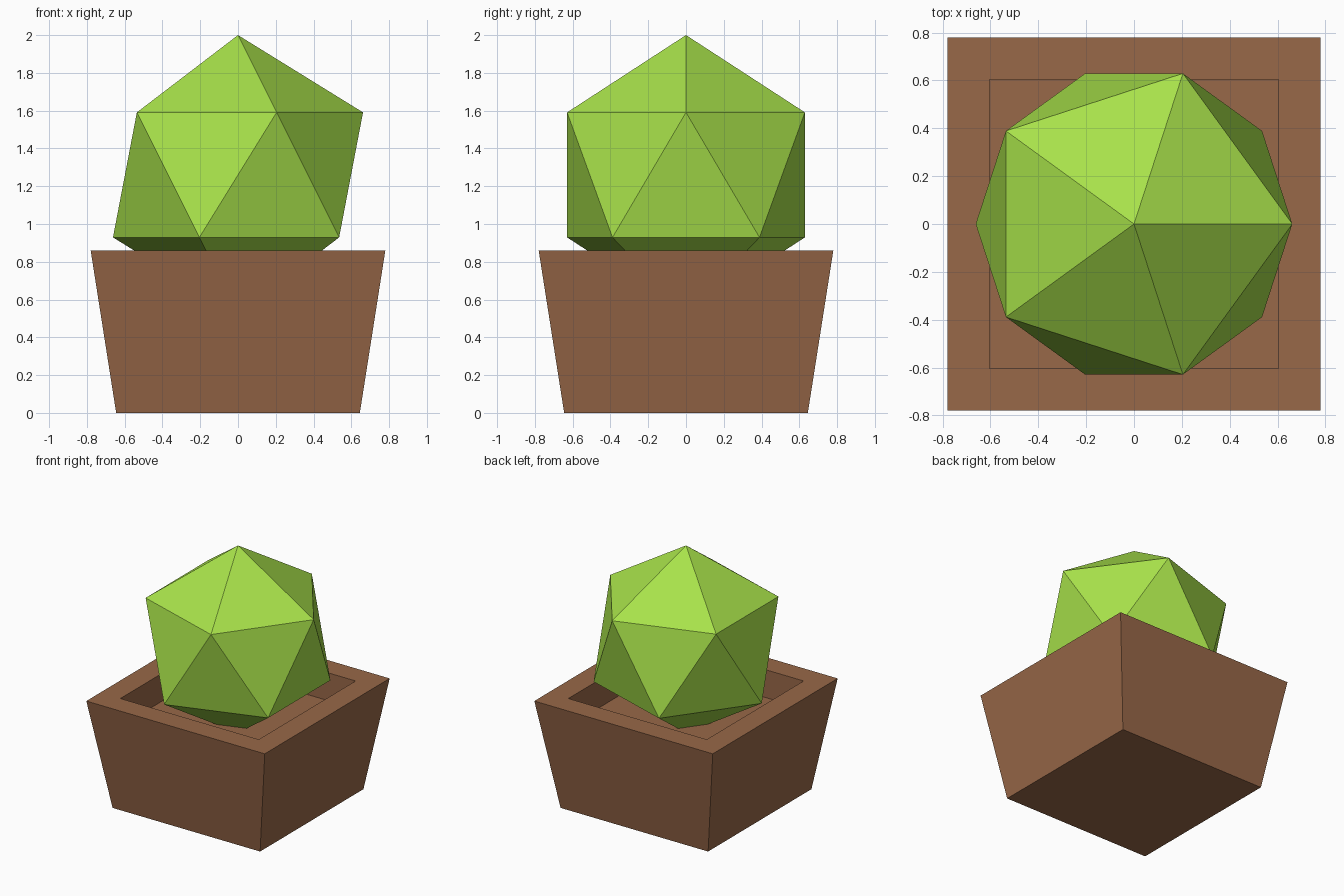
import bpy, bmesh

if "Cube" in bpy.data.objects:
    bpy.data.objects.remove(bpy.data.objects["Cube"])


def material(name, rgb):
    mat = bpy.data.materials.new(name)
    mat.diffuse_color = (*rgb, 1)
    mat.use_nodes = True
    mat.node_tree.nodes["Principled BSDF"].inputs["Base Color"].default_value = mat.diffuse_color
    return mat


def add_object(name, bm, mat):
    bmesh.ops.recalc_face_normals(bm, faces=bm.faces)
    mesh = bpy.data.meshes.new(name)
    bm.to_mesh(mesh)
    bm.free()
    mesh.materials.append(mat)
    obj = bpy.data.objects.new(name, mesh)
    bpy.context.collection.objects.link(obj)
    return obj


brown = material("pot brown", (0.314, 0.138, 0.065))
green = material("leaf green", (0.392, 0.76, 0.069))

# Pot: square rings from the foot, up over the rim and down to the soil
bm = bmesh.new()
profile = [(0.645, 0), (0.78, 0.86), (0.605, 0.86), (0.605, 0.64)]
rings = [[bm.verts.new((sx * h, sy * h, z))
          for sx, sy in ((-1, -1), (1, -1), (1, 1), (-1, 1))]
         for h, z in profile]
for low, high in zip(rings, rings[1:]):
    for i in range(4):
        j = (i + 1) % 4
        bm.faces.new((low[i], low[j], high[j], high[i]))
bm.faces.new(rings[0][::-1])   # underside
bm.faces.new(rings[-1])        # soil floor
add_object("pot", bm, brown)

# Bush: a plain icosahedron sunk into the pot
bm = bmesh.new()
bmesh.ops.create_icosphere(bm, subdivisions=1, radius=0.74)
bush = add_object("bush", bm, green)
bush.location.z = 1.26
